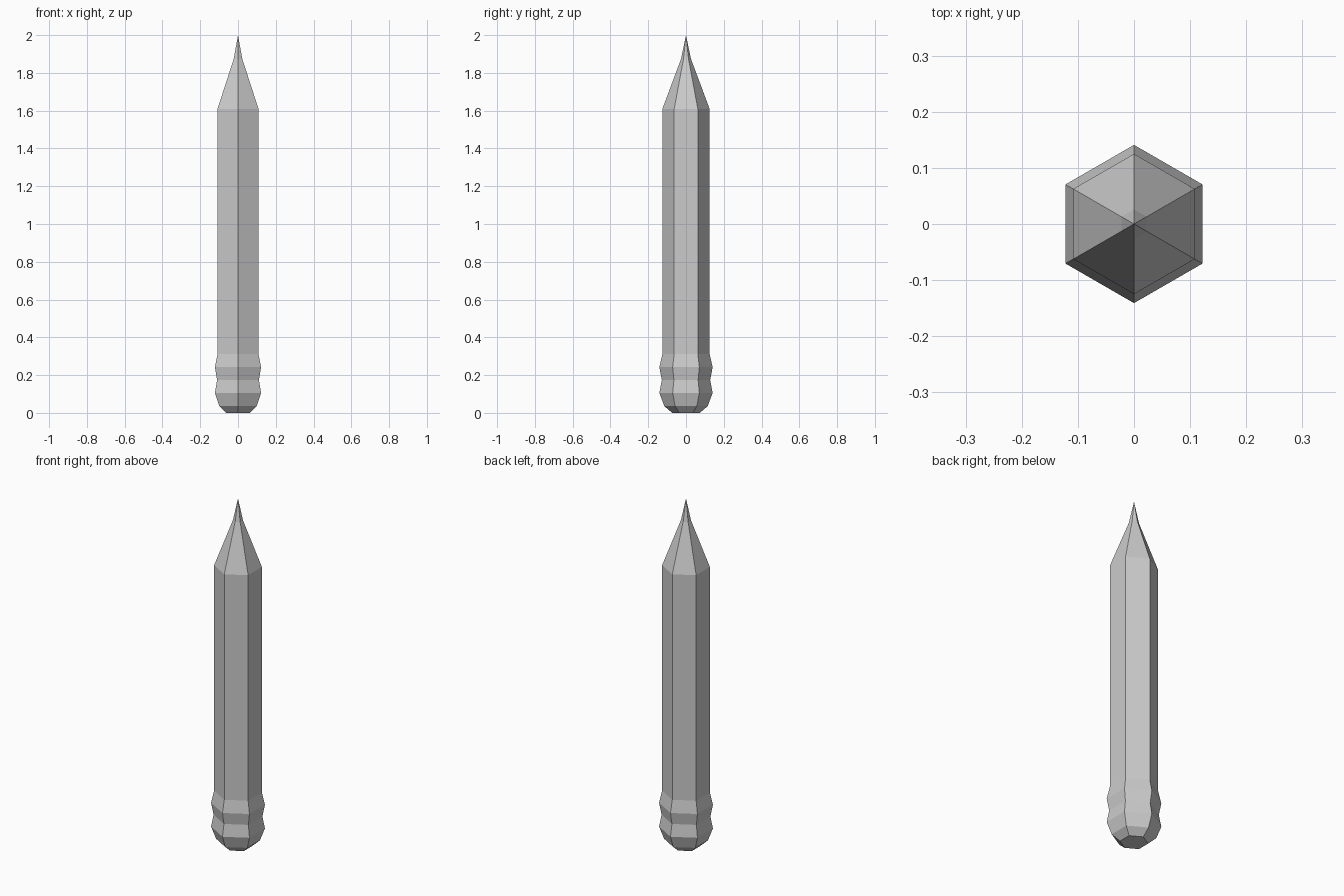
import bpy, bmesh
from math import sin, cos, pi

if "Cube" in bpy.data.objects:
    bpy.data.objects.remove(bpy.data.objects["Cube"])

SIDES = 6

def hex_part(name, profile, cap_bottom=False):
    """Loft hexagonal rings through (radius, z) points; radius 0 makes a point."""
    bm = bmesh.new()
    rings = []
    for r, z in profile:
        if r == 0:
            rings.append([bm.verts.new((0, 0, z))] * SIDES)
        else:
            angles = [pi / 2 + 2 * pi * i / SIDES for i in range(SIDES)]
            rings.append([bm.verts.new((r * cos(a), r * sin(a), z)) for a in angles])
    for low, high in zip(rings, rings[1:]):
        for i in range(SIDES):
            j = (i + 1) % SIDES
            loop = [low[i], low[j], high[j], high[i]]
            bm.faces.new(list(dict.fromkeys(loop)))
    if cap_bottom:
        bm.faces.new(rings[0][::-1])
    mesh = bpy.data.meshes.new(name)
    bm.to_mesh(mesh)
    bm.free()
    obj = bpy.data.objects.new(name, mesh)
    bpy.context.collection.objects.link(obj)
    return obj

# Rounded eraser end
hex_part("eraser", [(0.073, 0), (0.115, 0.036), (0.141, 0.105)], cap_bottom=True)
# Crimped metal band
hex_part("ferrule", [(0.141, 0.105), (0.128, 0.174), (0.141, 0.242), (0.125, 0.312)])
# Hexagonal shaft
hex_part("shaft", [(0.125, 0.312), (0.125, 1.61)])
# Sharpened wood cone
hex_part("wood_cone", [(0.125, 1.61), (0.026, 1.875)])
# Lead point
hex_part("lead_point", [(0.026, 1.875), (0, 2.0)])
